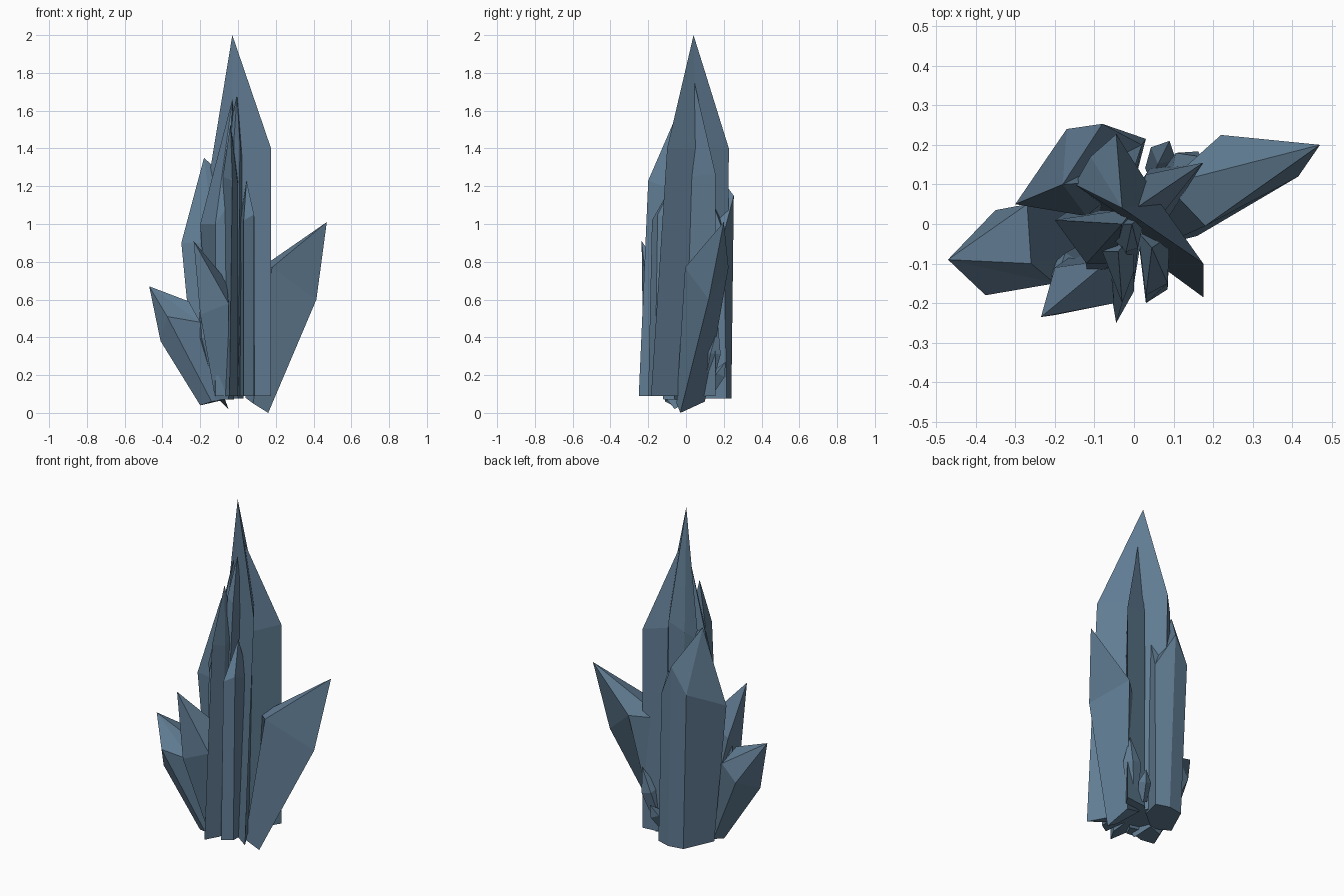
import bpy, bmesh, math
from mathutils import Vector

stone = bpy.data.materials.new("slate_blue_crystal")
stone.diffuse_color = (0.12, 0.205, 0.295, 1)


def crystal(name, tip, corners, base_z=0.09):
    """Pointed prism: each corner is (foot, shoulder), counter-clockwise from above."""
    bm = bmesh.new()
    foot = [bm.verts.new((f[0], f[1], f[2] if len(f) > 2 else base_z)) for f, s in corners]
    shoulder = [bm.verts.new(s) for f, s in corners]
    apex = bm.verts.new(tip)
    n = len(corners)
    for i in range(n):
        j = (i + 1) % n
        bm.faces.new((foot[i], foot[j], shoulder[j], shoulder[i]))
        bm.faces.new((shoulder[i], shoulder[j], apex))
    bm.faces.new(foot[::-1])
    bmesh.ops.recalc_face_normals(bm, faces=bm.faces)
    mesh = bpy.data.meshes.new(name)
    bm.to_mesh(mesh)
    bm.free()
    mesh.materials.append(stone)
    bpy.context.collection.objects.link(bpy.data.objects.new(name, mesh))


def shard(name, base, tip, radius, sides=5, shoulder=0.6):
    """Small regular crystal along the line from base to tip."""
    base, tip = Vector(base), Vector(tip)
    axis = tip - base
    turn = axis.to_track_quat('Z', 'Y')
    corners = []
    for i in range(sides):
        a = 2 * math.pi * i / sides
        d = turn @ Vector((math.cos(a), math.sin(a), 0)) * radius
        corners.append((tuple(base + d * 0.7), tuple(base + axis * shoulder + d)))
    crystal(name, tip, corners)


# Tall wedge-shaped main spire
crystal("main_spire", (-0.03, 0.04, 2.0), [
    ((0.175, -0.185), (0.175, -0.10, 1.40)),
    ((0.06, 0.02), (0.065, 0.055, 1.40)),
    ((-0.03, 0.215), (-0.045, 0.227, 1.40)),
    ((-0.09, 0.20), (-0.11, 0.17, 1.33)),
    ((-0.17, 0.10), (-0.15, 0.10, 1.27)),
    ((-0.05, -0.02), (-0.03, 0.02, 1.42)),
])

# Ridge standing out of the back right of the spire
crystal("back_right_ridge", (0.005, 0.04, 1.77), [
    ((0.07, -0.01), (0.075, 0.03, 1.25)),
    ((0.175, 0.155), (0.175, 0.155, 1.27)),
    ((0.04, 0.14), (0.03, 0.125, 1.30)),
    ((-0.03, 0.04), (-0.02, 0.05, 1.30)),
])

# Narrow blades on the front of the spire
crystal("centre_blade", (-0.005, 0.0, 1.68), [
    ((-0.02, -0.16), (-0.02, -0.07, 1.47)),
    ((0.0, -0.15), (0.01, -0.06, 1.43)),
    ((0.02, 0.05), (0.03, 0.03, 1.30)),
    ((-0.08, 0.0), (-0.09, 0.0, 1.30)),
])
crystal("front_blade", (-0.04, -0.07, 1.53), [
    ((-0.045, -0.25), (-0.03, -0.20, 1.23)),
    ((0.0, -0.17), (0.0, -0.12, 1.20)),
    ((0.0, -0.03), (0.0, -0.02, 1.25)),
    ((-0.07, -0.10), (-0.08, -0.07, 1.25)),
])
crystal("front_right_blade", (0.045, -0.06, 1.23), [
    ((0.03, -0.20), (0.03, -0.18, 1.02)),
    ((0.085, -0.165), (0.085, -0.15, 1.05)),
    ((0.09, -0.05), (0.09, -0.03, 1.0)),
    ((0.01, -0.03), (0.01, -0.02, 1.0)),
])
crystal("left_blade", (-0.03, 0.0, 1.66), [
    ((-0.12, -0.14), (-0.12, -0.10, 1.0)),
    ((-0.05, -0.12), (-0.05, -0.10, 1.1)),
    ((0.0, 0.05), (0.0, 0.04, 1.3)),
    ((-0.14, 0.05), (-0.20, 0.01, 1.0)),
])

# Second spire at the back left
crystal("back_left_spire", (-0.18, 0.10, 1.35), [
    ((-0.12, 0.0), (-0.12, 0.02, 0.90)),
    ((0.0, 0.10), (-0.01, 0.11, 1.20)),
    ((0.03, 0.215), (0.02, 0.20, 0.95)),
    ((-0.05, 0.24), (-0.08, 0.253, 1.15)),
    ((-0.14, 0.225), (-0.17, 0.24, 1.0)),
    ((-0.22, 0.05), (-0.30, 0.05, 0.90)),
], 0.075)

# Leaning side crystals
crystal("right_crystal", (0.47, 0.20, 1.01), [
    ((0.16, -0.03, 0.0), (0.415, 0.12, 0.60)),
    ((0.13, 0.10, 0.06), (0.22, 0.225, 0.77)),
    ((0.04, 0.09, 0.08), (0.08, 0.10, 0.74)),
    ((0.08, -0.05, 0.05), (0.18, -0.005, 0.77)),
])
crystal("left_crystal", (-0.47, -0.09, 0.67), [
    ((-0.20, -0.07, 0.04), (-0.41, -0.11, 0.38)),
    ((-0.14, -0.11, 0.06), (-0.375, -0.18, 0.51)),
    ((-0.07, -0.10, 0.07), (-0.20, -0.15, 0.48)),
    ((-0.05, -0.06, 0.02), (-0.26, -0.10, 0.59)),
    ((-0.10, 0.02, 0.07), (-0.27, 0.05, 0.55)),
    ((-0.18, 0.0, 0.06), (-0.35, 0.035, 0.45)),
])
crystal("front_left_crystal", (-0.235, -0.235, 0.91), [
    ((-0.12, -0.11), (-0.20, -0.23, 0.52)),
    ((-0.05, -0.12), (-0.05, -0.20, 0.58)),
    ((-0.02, -0.06), (-0.06, -0.09, 0.70)),
    ((-0.10, -0.04), (-0.20, -0.11, 0.62)),
], 0.07)

# Small shards around the foot
shard("left_shard", (-0.12, -0.08, 0.18), (-0.20, -0.15, 0.56), 0.05)
shard("back_right_shard", (0.09, 0.10, 0.12), (0.17, 0.17, 0.46), 0.05)
shard("back_low_shard", (0.05, 0.13, 0.12), (0.09, 0.21, 0.27), 0.035, 4)
shard("front_low_shard", (-0.10, -0.08, 0.12), (-0.15, -0.10, 0.22), 0.03, 4)
